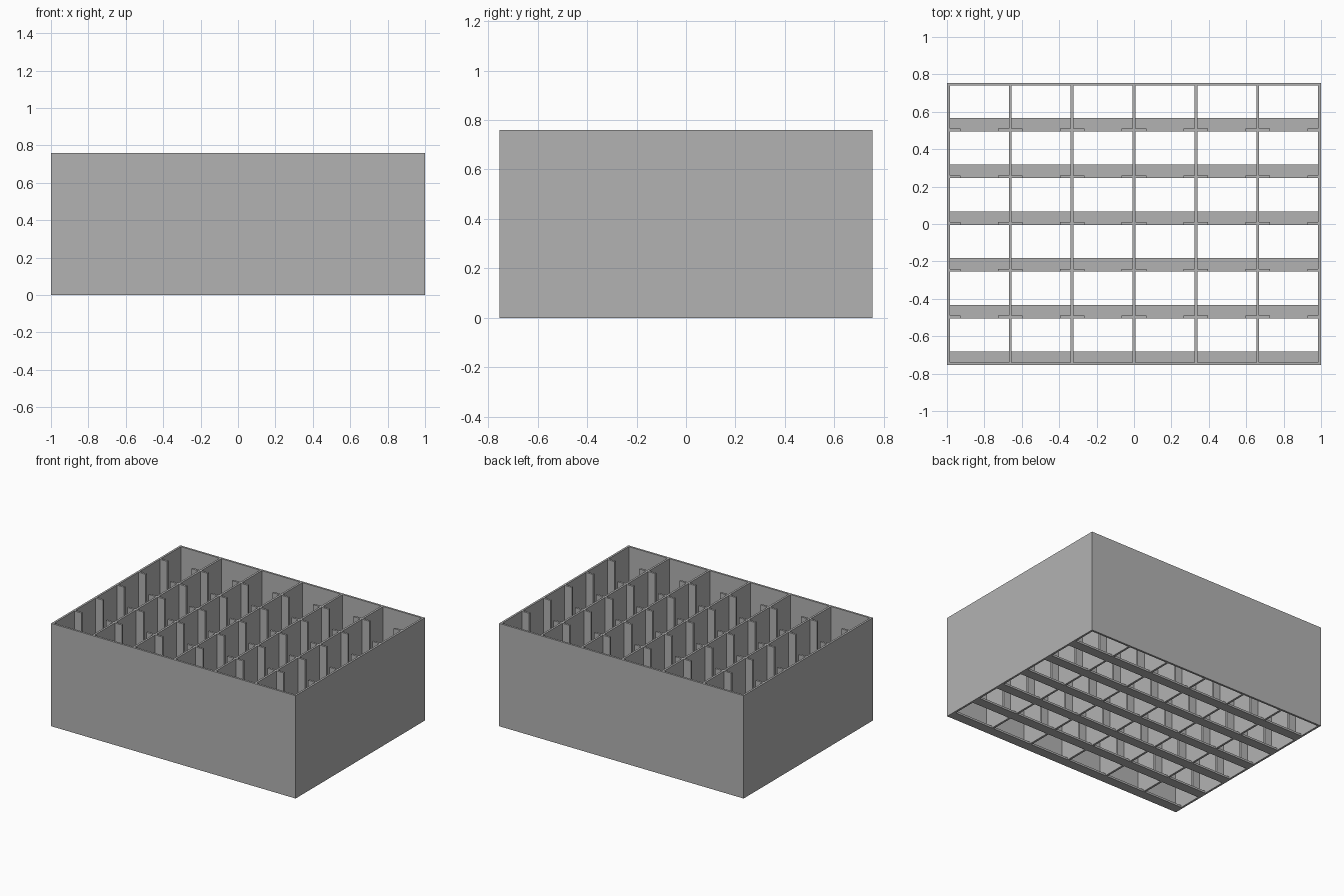
import bpy

cube = bpy.data.objects.get("Cube")
if cube:
    bpy.data.objects.remove(cube, do_unlink=True)

grey = bpy.data.materials.new("mid grey")
grey.use_nodes = True
COLOUR = (0.45, 0.45, 0.45, 1)
grey.diffuse_color = COLOUR
grey.node_tree.nodes["Principled BSDF"].inputs["Base Color"].default_value = COLOUR

HALF_X, HALF_Y, HEIGHT, WALL = 1.0, 0.755, 0.76, 0.015
COLUMNS, ROWS = 6, 6
PITCH_X = (2 * HALF_X - WALL) / COLUMNS
PITCH_Y = 0.25
LEDGE, RIB = 0.073, 0.058


def box(name, x0, x1, y0, y1, z0, z1):
    """Add an axis-aligned panel between two corners."""
    bpy.ops.mesh.primitive_cube_add(
        size=1, location=((x0 + x1) / 2, (y0 + y1) / 2, (z0 + z1) / 2))
    panel = bpy.context.object
    panel.name = name
    panel.scale = (x1 - x0, y1 - y0, z1 - z0)
    bpy.ops.object.transform_apply(location=False, rotation=False, scale=True)
    panel.data.materials.append(grey)


# Outer long walls
box("front_wall", -HALF_X, HALF_X, -HALF_Y, -HALF_Y + WALL, 0, HEIGHT)
box("back_wall", -HALF_X, HALF_X, HALF_Y - WALL, HALF_Y, 0, HEIGHT)

# Side walls and full-height dividers
wall_x = [-HALF_X + i * PITCH_X for i in range(COLUMNS + 1)]
for i, x in enumerate(wall_x):
    name = "side_wall" if i in (0, COLUMNS) else "divider"
    box(name, x, x + WALL, -HALF_Y + WALL, HALF_Y - WALL, 0, HEIGHT)

# Floor ledges, with upright ribs standing beside every divider
for row in range(ROWS):
    y = -HALF_Y + row * PITCH_Y
    box("floor_ledge", -HALF_X, HALF_X, y, y + LEDGE, 0, WALL)
    if row == 0:
        continue
    for i, x in enumerate(wall_x):
        if i > 0:
            box("left_rib", x - RIB, x, y, y + WALL, WALL, HEIGHT)
        if i < COLUMNS:
            box("right_rib", x + WALL, x + WALL + RIB, y, y + WALL, WALL, HEIGHT)
